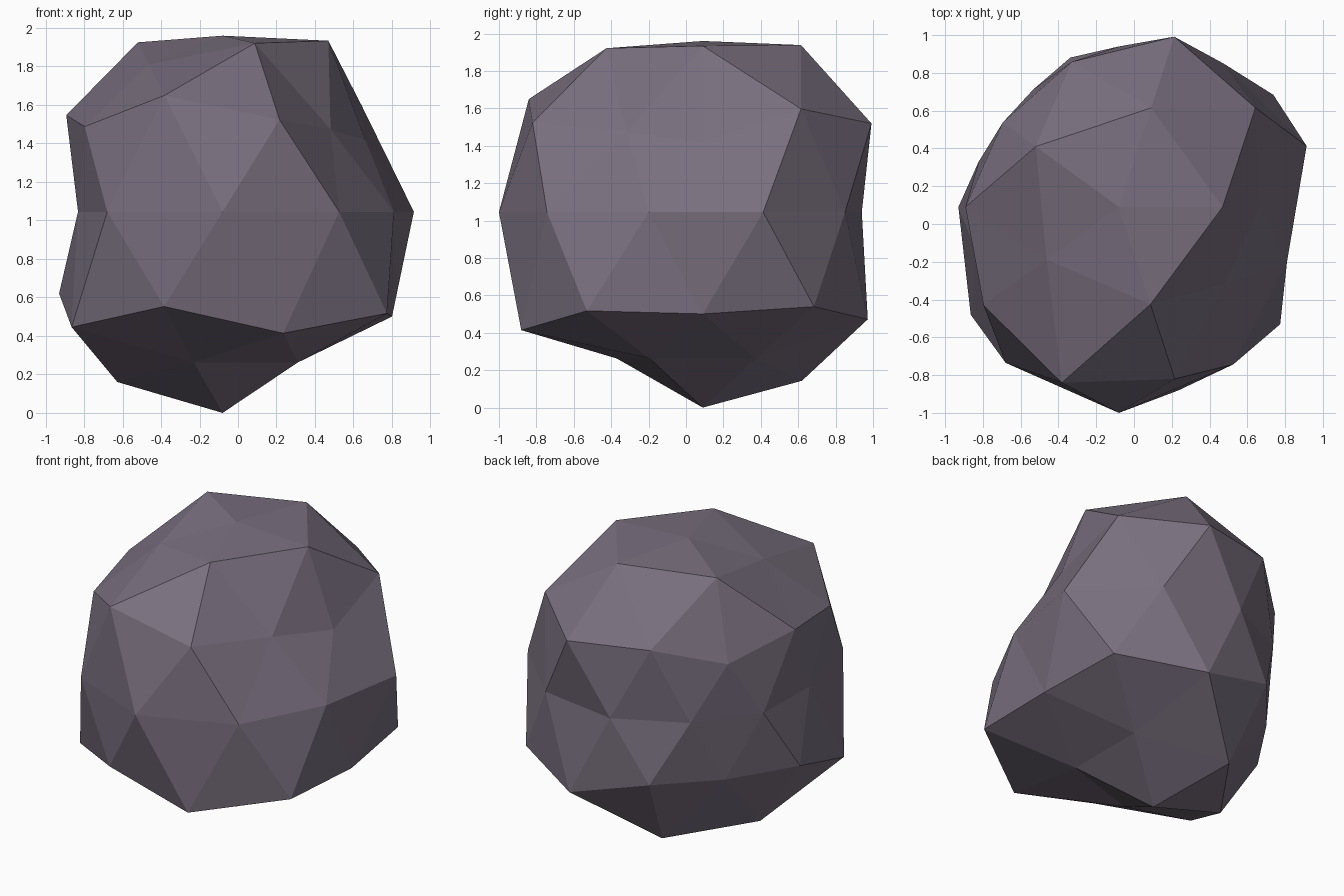
import bpy
import bmesh
import math
from mathutils import Vector

cube = bpy.data.objects.get("Cube")
if cube:
    bpy.data.objects.remove(cube, do_unlink=True)

# Rock centre, measured from the ground
CENTRE = Vector((-0.08, 0.09, 1.045))

# Horizontal rings of the sphere: unit height, first angle, radius of each point in percent
RINGS = [
    (1.0, 0, [91.5]),
    (0.8507, 0, [104.5, 105, 103.5, 90, 103]),
    (0.5257, 36, [105, 95, 95.5, 115, 81.5]),
    (0.4472, 0, [83, 106, 85, 99, 107]),
    (0.0, 18, [104.5, 94, 85, 77, 78, 79, 102, 109, 103, 93.6]),
    (-0.4472, 36, [113, 93, 95, 110, 118]),
    (-0.5257, 0, [103.5, 109, 83, 114, 120]),
    (-0.8507, 36, [92, 106, 104, 92, 92]),
    (-1.0, 0, [104.5]),
]


def radius_at(direction):
    """Find the rock radius along one vertex direction of the sphere."""
    height, first, radii = min(RINGS, key=lambda ring: abs(ring[0] - direction.z))
    if len(radii) == 1:
        return radii[0] / 100
    angle = math.degrees(math.atan2(direction.y, direction.x))
    step = 360 / len(radii)
    return radii[round((angle - first) / step) % len(radii)] / 100


def make_material(name, colour):
    material = bpy.data.materials.new(name)
    material.use_nodes = True
    material.diffuse_color = colour
    shader = next(n for n in material.node_tree.nodes if n.type == 'BSDF_PRINCIPLED')
    shader.inputs["Base Color"].default_value = colour
    shader.inputs["Roughness"].default_value = 0.9
    return material


# Boulder: a faceted sphere pushed in and out along its radii
bm = bmesh.new()
bmesh.ops.create_icosphere(bm, subdivisions=2, radius=1.0)
for vertex in bm.verts:
    direction = vertex.co.normalized()
    vertex.co = CENTRE + direction * radius_at(direction)
for face in bm.faces:
    face.smooth = False
bmesh.ops.recalc_face_normals(bm, faces=bm.faces)

mesh = bpy.data.meshes.new("boulder")
bm.to_mesh(mesh)
bm.free()
mesh.materials.append(make_material("purple grey stone", (0.19, 0.16, 0.21, 1.0)))
boulder = bpy.data.objects.new("boulder", mesh)
bpy.context.scene.collection.objects.link(boulder)
